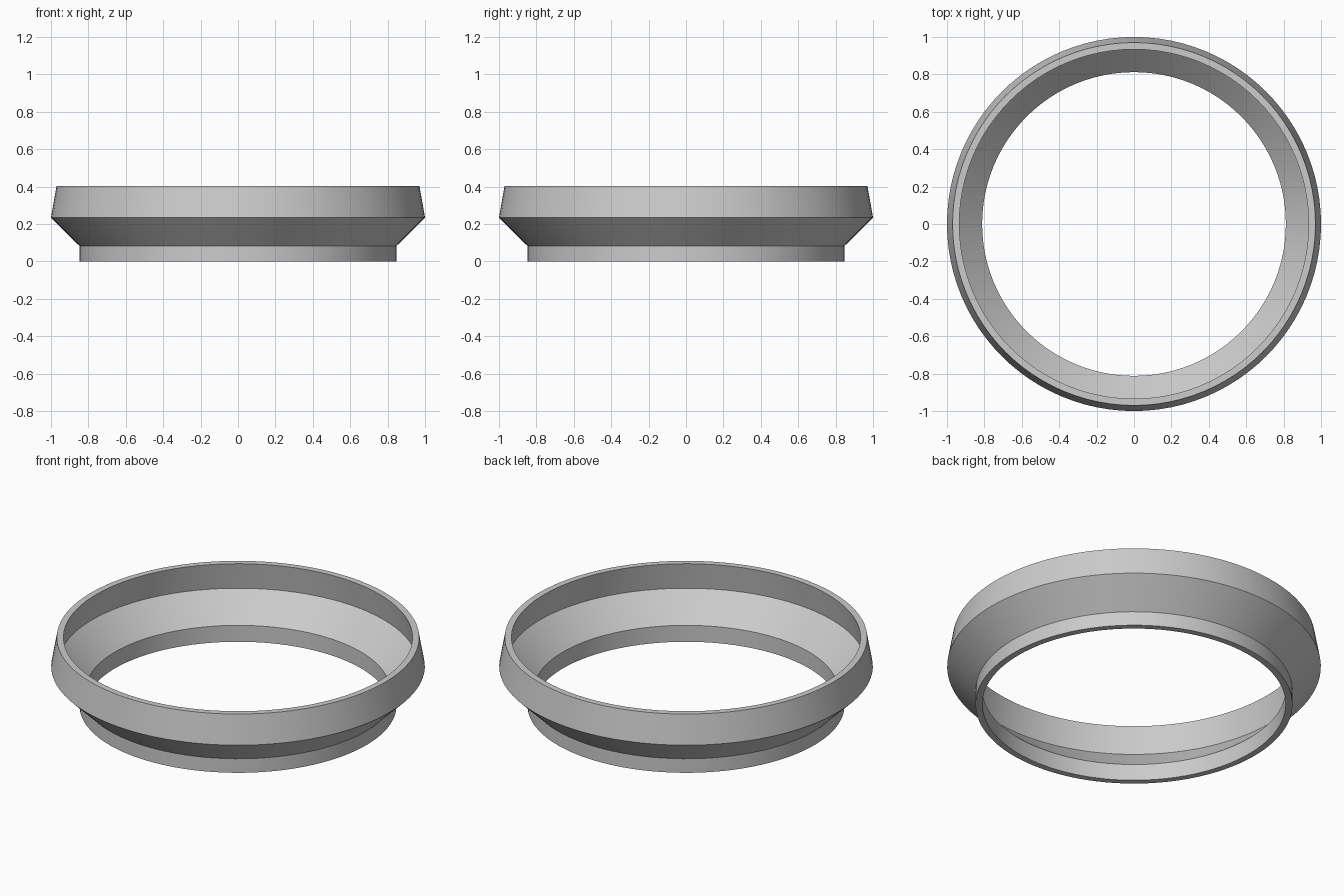
import bpy, bmesh, math

cube = bpy.data.objects.get("Cube")
if cube:
    bpy.data.objects.remove(cube, do_unlink=True)

SEGMENTS = 96

# Plain grey material
grey = bpy.data.materials.new("grey")
grey.use_nodes = True
color = (0.6, 0.6, 0.6, 1)
grey.diffuse_color = color
grey.node_tree.nodes["Principled BSDF"].inputs["Base Color"].default_value = color

# Wall cross-section as (radius, height), outer side going up, inner side down
profile = [(0.848, 0), (0.848, 0.083), (1.0, 0.234), (0.97, 0.404),
           (0.934, 0.404), (0.962, 0.246), (0.812, 0.097), (0.812, 0)]

# Revolve the closed section into a ring
bm = bmesh.new()
rings = []
for i in range(SEGMENTS):
    a = math.tau * i / SEGMENTS
    rings.append([bm.verts.new((r * math.cos(a), r * math.sin(a), z)) for r, z in profile])
for i, ring in enumerate(rings):
    after = rings[(i + 1) % SEGMENTS]
    for j in range(len(profile)):
        k = (j + 1) % len(profile)
        bm.faces.new((ring[j], after[j], after[k], ring[k]))
bmesh.ops.recalc_face_normals(bm, faces=bm.faces)
mesh = bpy.data.meshes.new("flared_ring")
bm.to_mesh(mesh)
bm.free()
mesh.materials.append(grey)
flared_ring = bpy.data.objects.new("flared_ring", mesh)
bpy.context.collection.objects.link(flared_ring)

# Smooth around the ring, crisp at the section corners
bpy.ops.object.select_all(action='DESELECT')
flared_ring.select_set(True)
bpy.context.view_layer.objects.active = flared_ring
bpy.ops.object.shade_smooth_by_angle(angle=math.radians(25))
